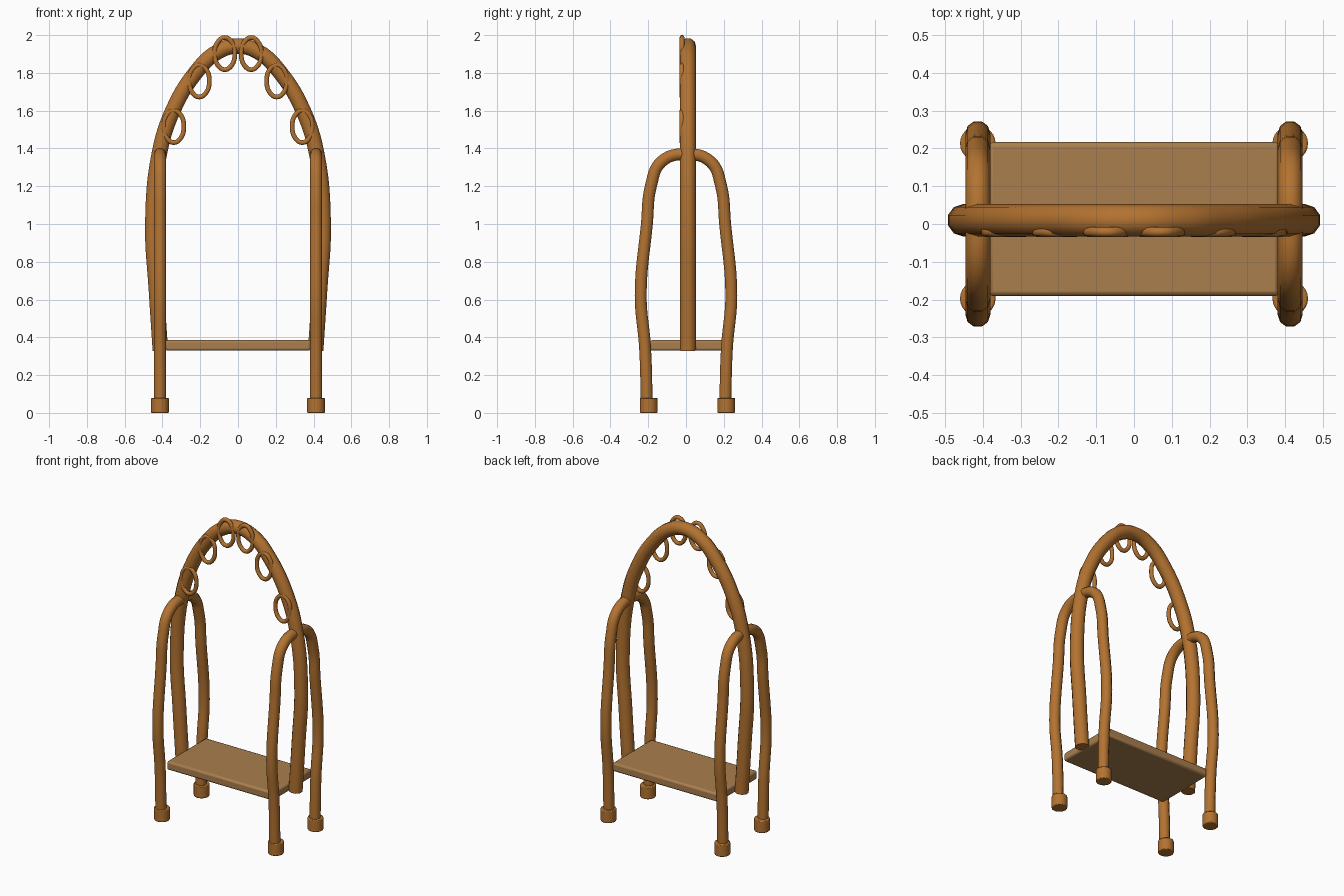
import bpy
import math

cube = bpy.data.objects.get("Cube")
if cube:
    bpy.data.objects.remove(cube, do_unlink=True)


def make_material(name, color):
    mat = bpy.data.materials.new(name)
    mat.use_nodes = True
    mat.diffuse_color = color
    mat.node_tree.nodes["Principled BSDF"].inputs["Base Color"].default_value = color
    return mat


pipe_mat = make_material("copper brown", (0.45, 0.17, 0.03, 1))
board_mat = make_material("tan board", (0.40, 0.21, 0.075, 1))


def finish(obj, name, mat):
    obj.name = name
    obj.data.materials.clear()
    obj.data.materials.append(mat)
    bpy.ops.object.select_all(action='DESELECT')
    obj.select_set(True)
    bpy.context.view_layer.objects.active = obj
    bpy.ops.object.shade_smooth_by_angle(angle=math.radians(40))


def tube(name, points, radius, closed=False, steps=6):
    """Round pipe swept along a smooth path, turned into a mesh."""
    curve = bpy.data.curves.new(name, 'CURVE')
    curve.dimensions = '3D'
    curve.resolution_u = steps
    curve.bevel_depth = radius
    curve.bevel_resolution = 3
    curve.use_fill_caps = not closed
    spline = curve.splines.new('BEZIER')
    spline.bezier_points.add(len(points) - 1)
    spline.use_cyclic_u = closed
    for bez, co in zip(spline.bezier_points, points):
        bez.co = co
        bez.handle_left_type = bez.handle_right_type = 'AUTO'
    obj = bpy.data.objects.new(name, curve)
    bpy.context.collection.objects.link(obj)
    bpy.ops.object.select_all(action='DESELECT')
    obj.select_set(True)
    bpy.context.view_layer.objects.active = obj
    bpy.ops.object.convert(target='MESH')
    finish(bpy.context.object, name, pipe_mat)


def bevel(obj, width):
    mod = obj.modifiers.new("soft edges", 'BEVEL')
    mod.width = width
    mod.segments = 2
    mod.limit_method = 'ANGLE'


# Tall main arch
half_arch = [(0.411, 0.33), (0.432, 0.65), (0.451, 1.0), (0.415, 1.38),
             (0.345, 1.60), (0.225, 1.80), (0.11, 1.91)]
arch = ([(-x, 0.01, z) for x, z in half_arch] + [(0, 0.01, 1.942)]
        + [(x, 0.01, z) for x, z in reversed(half_arch)])
tube("main_arch", arch, 0.043)

# Curved leg frames, each one bent pipe with a foot at both ends
half_leg = [(0.207, 0.02), (0.217, 0.35), (0.240, 0.62), (0.207, 1.0),
            (0.186, 1.2), (0.13, 1.33)]
leg_path = ([(-y, z) for y, z in half_leg] + [(0, 1.37)]
            + list(reversed(half_leg)))
for side, x in (("right", -0.413), ("left", 0.413)):
    tube(side + "_leg_frame", [(x, y, z) for y, z in leg_path], 0.033)
    for end, y in (("front", -0.197), ("back", 0.213)):
        bpy.ops.mesh.primitive_cylinder_add(vertices=24, radius=0.047, depth=0.08,
                                            location=(x, y, 0.04))
        foot = bpy.context.object
        finish(foot, f"{end}_{side}_foot", pipe_mat)
        bevel(foot, 0.005)

# Oval rings along the front of the arch
for i, (cx, cz) in enumerate([(0.07, 1.902), (0.205, 1.757), (0.34, 1.516)]):
    for side, s in (("right", -1), ("left", 1)):
        oval = []
        for k in range(8):
            a = math.tau * k / 8
            oval.append((s * cx + 0.053 * math.cos(a), -0.021, cz + 0.085 * math.sin(a)))
        tube(f"{side}_ring_{i + 1}", oval, 0.013, closed=True, steps=4)

# Flat platform between the frames
bpy.ops.mesh.primitive_cube_add(size=1, location=(0, 0.013, 0.357))
board = bpy.context.object
board.scale = (0.77, 0.407, 0.056)
bpy.ops.object.transform_apply(location=False, rotation=False, scale=True)
finish(board, "platform", board_mat)
bevel(board, 0.012)
